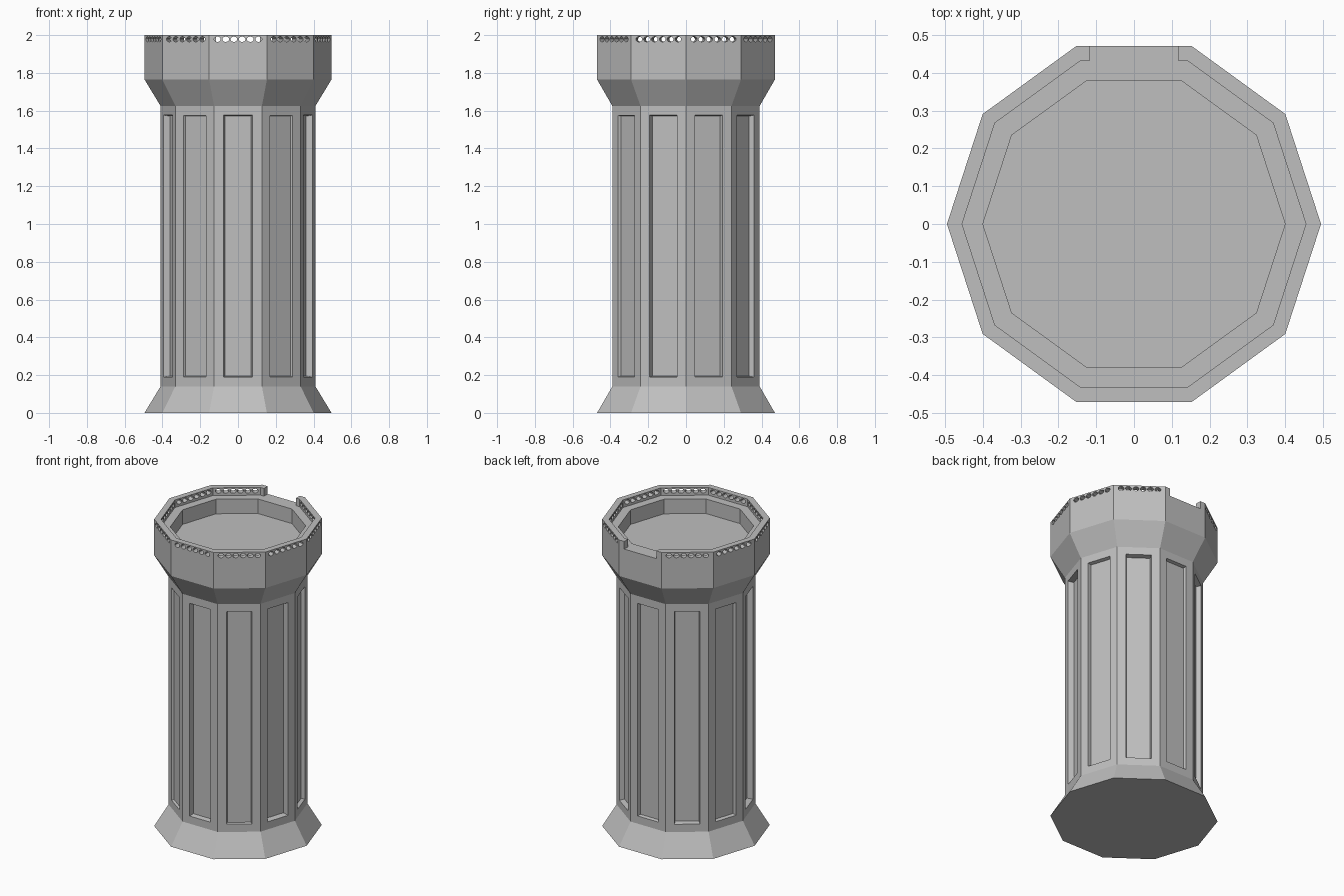
import bpy, bmesh, math
from mathutils import Matrix, Vector

SIDES = 10
STEP = math.tau / SIDES
COS = math.cos(STEP / 2)

old = bpy.data.objects.get("Cube")
if old:
    bpy.data.objects.remove(old)

stone = bpy.data.materials.new("grey stone")
stone.use_nodes = True
grey = (0.52, 0.52, 0.52, 1)
stone.diffuse_color = grey
stone.node_tree.nodes["Principled BSDF"].inputs["Base Color"].default_value = grey


def to_object(name, bm):
    bmesh.ops.recalc_face_normals(bm, faces=bm.faces[:])
    mesh = bpy.data.meshes.new(name)
    bm.to_mesh(mesh)
    bm.free()
    mesh.materials.append(stone)
    obj = bpy.data.objects.new(name, mesh)
    bpy.context.collection.objects.link(obj)
    return obj


def side_frame(angle, distance, z):
    """Local x runs along the wall, local z points outward."""
    out = Vector((math.cos(angle), math.sin(angle), 0))
    along = Vector((-out.y, out.x, 0))
    up = Vector((0, 0, 1))
    m = Matrix((along, up, out)).transposed().to_4x4()
    m.translation = out * distance + up * z
    return m


# Tower body: ten-sided profile of (corner radius, height), from base to roof floor
profile = [(0.495, 0), (0.41, 0.14), (0.41, 1.625), (0.495, 1.765), (0.495, 2),
           (0.455, 2), (0.455, 1.95), (0.4, 1.95), (0.4, 1.855)]
bm = bmesh.new()
rings = [[bm.verts.new((r * math.cos(i * STEP), r * math.sin(i * STEP), z))
          for i in range(SIDES)] for r, z in profile]
for low, high in zip(rings, rings[1:]):
    for i in range(SIDES):
        j = (i + 1) % SIDES
        bm.faces.new((low[i], low[j], high[j], high[i]))
bm.faces.new(rings[0])
bm.faces.new(rings[-1])
tower = to_object("tower", bm)

# Panel recesses: one tapered block per side, with uneven depths
depths = [0.022, 0.03, 0.02, 0.03, 0.021, 0.035, 0.014, 0.03, 0.014, 0.035]
panels = bmesh.new()
wall = 0.41 * COS
for i, depth in enumerate(depths):
    frame = side_frame((i + 0.5) * STEP, wall, 0.883)
    block = bmesh.ops.create_cube(panels, size=1)["verts"]
    for v in block:
        inner = v.co.z < 0
        v.co.x *= 0.14 if inner else 0.156
        v.co.y *= 1.375 if inner else 1.391
        v.co.z = -depth if inner else 0.01
    bmesh.ops.transform(panels, matrix=frame, verts=block)
panel_cutter = to_object("panel_cutter", panels)

# Parapet holes: a row of six on every side except the open back
holes = bmesh.new()
rim = 0.475 * COS
for i in range(SIDES):
    if i == 2:
        continue
    frame = side_frame((i + 0.5) * STEP, rim, 1.978)
    for k in range(6):
        shift = Matrix.Translation(((k - 2.5) * 0.0435, 0, 0))
        oval = Matrix.Diagonal((0.018, 0.0145, 1, 1))
        bmesh.ops.create_cone(holes, cap_ends=True, segments=10, radius1=1, radius2=1,
                              depth=0.07, matrix=frame @ shift @ oval)
hole_cutter = to_object("hole_cutter", holes)

# Gap in the back of the parapet, level with the ledge
gap = bmesh.new()
bmesh.ops.create_cube(gap, size=1, matrix=Matrix.Translation((0, 0.46, 2.0))
                      @ Matrix.Diagonal((0.232, 0.09, 0.1, 1)))
gap_cutter = to_object("gap_cutter", gap)

# Cut the tower, then drop the cutters
cutters = [panel_cutter, hole_cutter, gap_cutter]
for cutter in cutters:
    cutter.hide_render = True
    mod = tower.modifiers.new(cutter.name, "BOOLEAN")
    mod.operation = "DIFFERENCE"
    mod.solver = "EXACT"
    mod.object = cutter
bpy.context.view_layer.objects.active = tower
for mod in list(tower.modifiers):
    bpy.ops.object.modifier_apply(modifier=mod.name)
for cutter in cutters:
    bpy.data.objects.remove(cutter)
